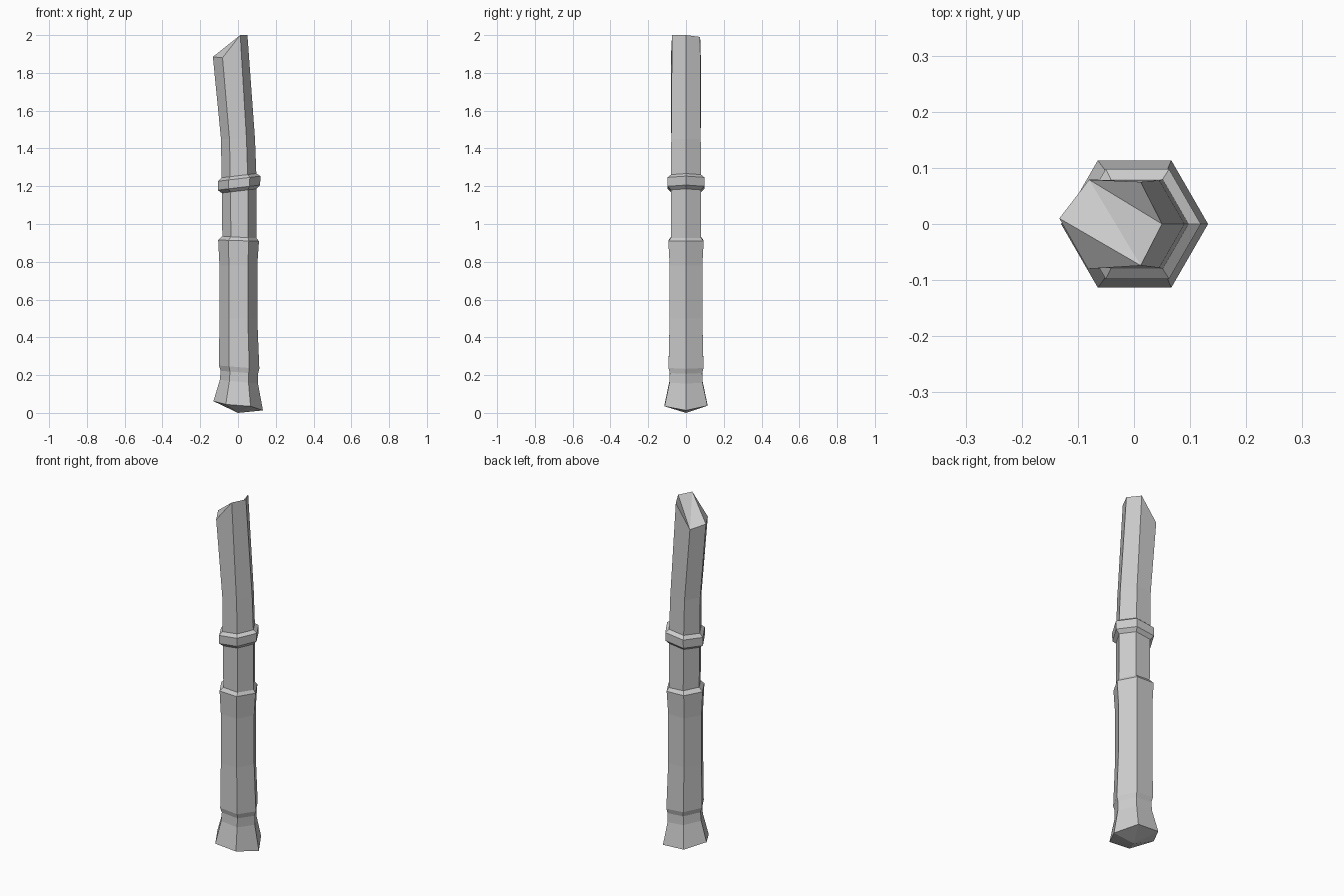
import bpy, bmesh
from math import cos, sin, pi

if "Cube" in bpy.data.objects:
    bpy.data.objects.remove(bpy.data.objects["Cube"])

# Hexagonal stalk rings: (height, centre x, radius, slope of the ring along x)
RINGS = [
    (0.165, 0.005, 0.101, -0.10),   # neck above the flared foot
    (0.215, 0.007, 0.099, -0.08),
    (0.242, 0.006, 0.107, -0.08),   # lower node
    (0.50, 0.002, 0.100, 0.0),
    (0.78, 0.002, 0.100, 0.0),
    (0.912, 0.003, 0.108, -0.03),   # middle node
    (0.930, 0.008, 0.091, -0.06),
    (1.175, 0.006, 0.092, 0.12),
    (1.193, 0.005, 0.112, 0.12),    # upper collar
    (1.240, 0.006, 0.113, 0.12),
    (1.256, 0.005, 0.092, 0.12),
    (1.45, 0.0, 0.090, 0.0),
]
# Slanted cut at the top, counter-clockwise from +x
TOP = [(0.05, 0, 2.0), (0.012, 0.075, 1.99), (-0.08, 0.079, 1.865),
       (-0.133, 0.01, 1.885), (-0.082, -0.08, 1.88), (0.012, -0.074, 2.0)]
FOOT_Z = [0.013, 0.038, 0.045, 0.062, 0.045, 0.035]

bm = bmesh.new()


def hexagon(cx, r):
    return [(cx + r * cos(i * pi / 3), r * sin(i * pi / 3)) for i in range(6)]


# Flared foot, stalk rings, cut top
rows = [[bm.verts.new((x, y, z)) for (x, y), z in zip(hexagon(0.001, 0.131), FOOT_Z)]]
for z, cx, r, slope in RINGS:
    rows.append([bm.verts.new((x, y, z + slope * (x - cx))) for x, y in hexagon(cx, r)])
rows.append([bm.verts.new(p) for p in TOP])

# Side walls
for low, high in zip(rows, rows[1:]):
    for i in range(6):
        j = (i + 1) % 6
        bm.faces.new((low[i], low[j], high[j], high[i]))

# Pointed underside
tip = bm.verts.new((0, 0, 0))
for i in range(6):
    bm.faces.new((tip, rows[0][(i + 1) % 6], rows[0][i]))

# Faceted slanted cap
for tri in ((3, 4, 5), (3, 5, 2), (2, 5, 0), (2, 0, 1)):
    bm.faces.new([rows[-1][k] for k in tri])

bmesh.ops.recalc_face_normals(bm, faces=bm.faces)
mesh = bpy.data.meshes.new("bamboo_stalk")
bm.to_mesh(mesh)
bm.free()
bpy.context.collection.objects.link(bpy.data.objects.new("bamboo_stalk", mesh))
